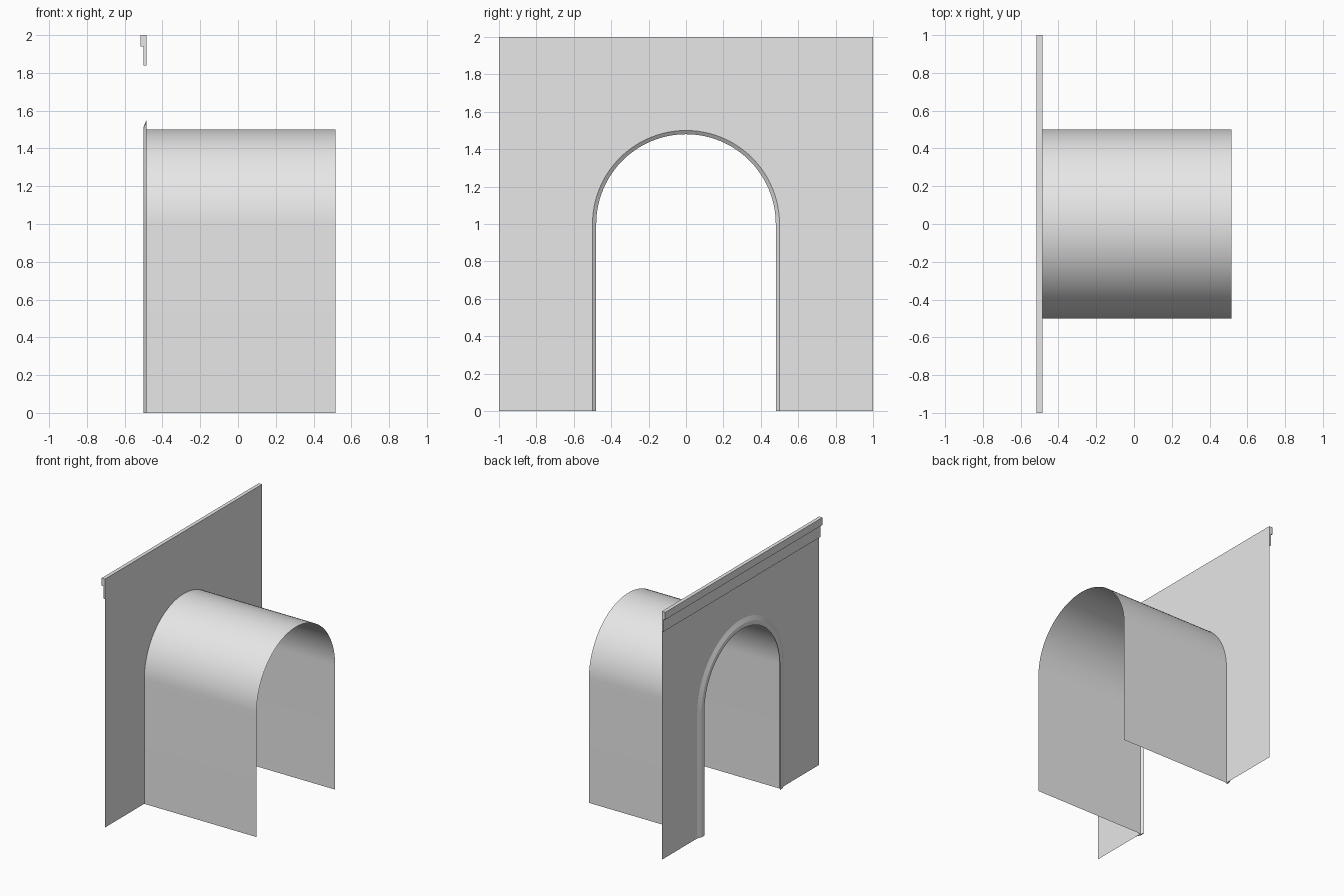
import bpy, bmesh, math

cube = bpy.data.objects.get("Cube")
if cube:
    bpy.data.objects.remove(cube, do_unlink=True)

WALL_X, END_X = -0.485, 0.515
SPRING_Z, RADIUS, STEPS = 1.0, 0.5, 48

grey = bpy.data.materials.new("plain_grey")
grey.use_nodes = True
colour = (0.8, 0.8, 0.8, 1)
grey.diffuse_color = colour
grey.node_tree.nodes["Principled BSDF"].inputs["Base Color"].default_value = colour


def arch_path(r):
    """Points (y, z) of a round-topped arch, from one foot to the other."""
    arc = [(r * math.cos(math.pi * i / STEPS), SPRING_Z + r * math.sin(math.pi * i / STEPS))
           for i in range(STEPS + 1)]
    return [(r, 0)] + arc + [(-r, 0)]


def skin(name, rows, cap=False, smooth=False):
    """Bridge neighbouring rows of points with quads, optionally capping both ends."""
    bm = bmesh.new()
    grid = [[bm.verts.new(p) for p in row] for row in rows]
    for a, b in zip(grid, grid[1:]):
        for i in range(len(a) - 1):
            bm.faces.new((a[i], a[i + 1], b[i + 1], b[i]))
    if cap:
        bm.faces.new([row[0] for row in grid])
        bm.faces.new([row[-1] for row in grid])
    bmesh.ops.recalc_face_normals(bm, faces=bm.faces)
    return finish(name, bm, smooth)


def finish(name, bm, smooth=False):
    mesh = bpy.data.meshes.new(name)
    bm.to_mesh(mesh)
    bm.free()
    mesh.materials.append(grey)
    obj = bpy.data.objects.new(name, mesh)
    bpy.context.collection.objects.link(obj)
    if smooth:
        bpy.ops.object.select_all(action='DESELECT')
        obj.select_set(True)
        bpy.context.view_layer.objects.active = obj
        bpy.ops.object.shade_smooth_by_angle(angle=math.radians(20))
    return obj


# Thin portal wall with the arched opening
bm = bmesh.new()
outline = [(1, 0), (1, 2), (-1, 2), (-1, 0)] + arch_path(RADIUS)[::-1]
wall = bm.faces.new([bm.verts.new((WALL_X, y, z)) for y, z in outline])
wall.normal_update()
if wall.normal.x > 0:
    wall.normal_flip()
bmesh.ops.triangulate(bm, faces=[wall])
finish("portal_wall", bm)

# Tunnel lining behind the wall
skin("tunnel_lining", [[(x, y, z) for y, z in arch_path(RADIUS)] for x in (WALL_X, END_X)],
     smooth=True)

# Bevelled trim around the opening
trim_profile = [(WALL_X, 0.55), (-0.5, 0.515), (-0.5, 0.48), (WALL_X, RADIUS)]
skin("arch_trim", [[(x, y, z) for y, z in arch_path(r)] for x, r in trim_profile],
     cap=True, smooth=True)

# Stepped cornice along the top of the wall
cornice_profile = [(WALL_X, 2), (-0.515, 2), (-0.515, 1.94), (-0.5, 1.94), (-0.5, 1.84), (WALL_X, 1.84)]
skin("cornice", [[(x, y, z) for y in (-1, 1)] for x, z in cornice_profile], cap=True)
